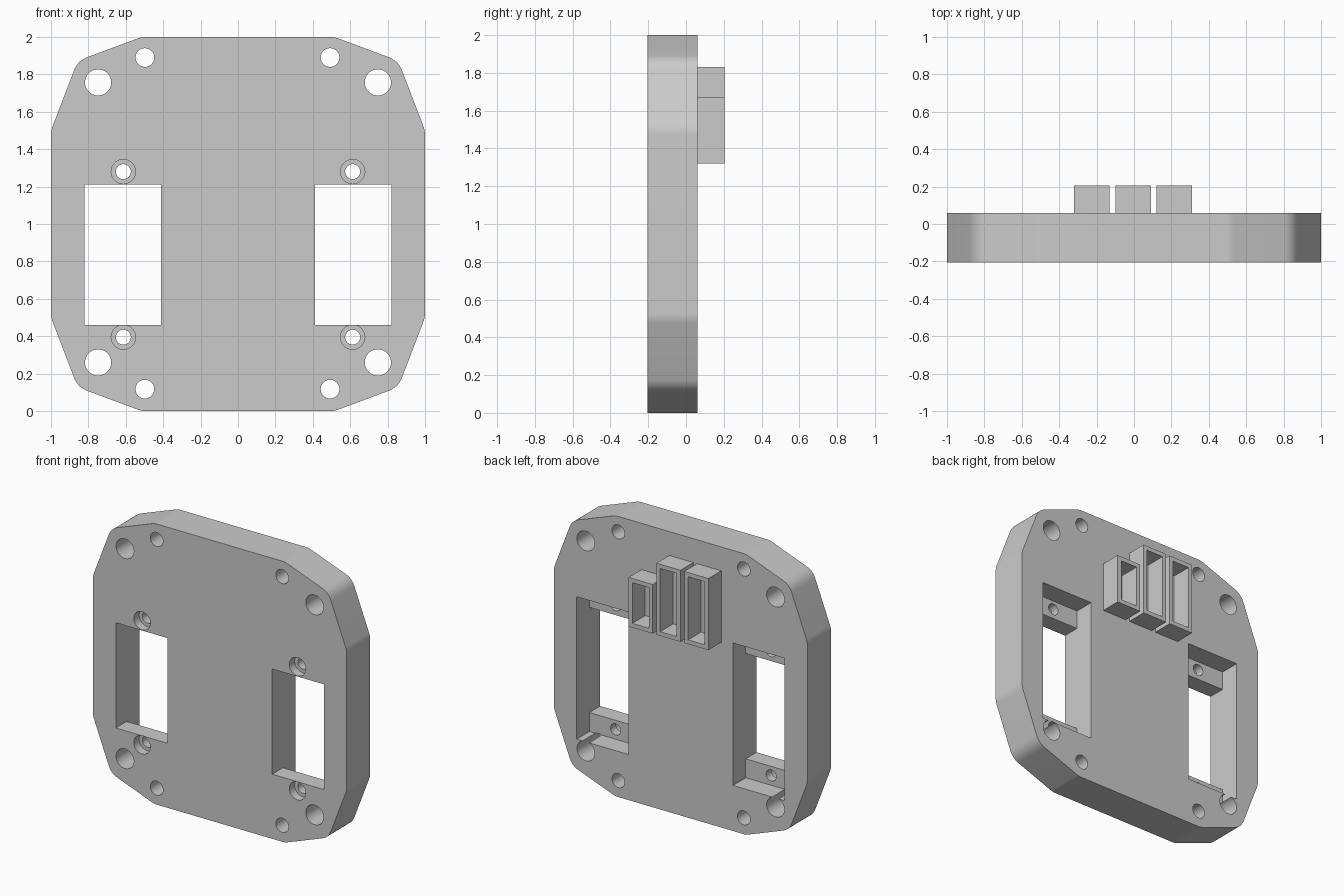
import bpy
import bmesh
import math
from mathutils import Vector

cube = bpy.data.objects.get("Cube")
if cube:
    bpy.data.objects.remove(cube, do_unlink=True)

FRONT, BACK, TOP = -0.205, 0.06, 0.205

grey = bpy.data.materials.new("light grey")
grey.use_nodes = True
colour = (0.6, 0.6, 0.6, 1)
grey.diffuse_color = colour
grey.node_tree.nodes["Principled BSDF"].inputs["Base Color"].default_value = colour


def prism(bm, points, y0, y1):
    """Extrude an x-z outline from y0 to y1."""
    face = bm.faces.new([bm.verts.new((x, y0, z)) for x, z in points])
    moved = bmesh.ops.extrude_face_region(bm, geom=[face])["geom"]
    verts = [v for v in moved if isinstance(v, bmesh.types.BMVert)]
    bmesh.ops.translate(bm, verts=verts, vec=(0, y1 - y0, 0))
    bmesh.ops.recalc_face_normals(bm, faces=bm.faces)


def rect(x0, x1, z0, z1):
    return [(x0, z0), (x1, z0), (x1, z1), (x0, z1)]


def circle(x, z, r, n=40):
    angles = [math.tau * i / n for i in range(n)]
    return [(x + r * math.cos(a), z + r * math.sin(a)) for a in angles]


def rounded(corners, steps=8):
    """Replace each (x, z, setback) corner with a short curve."""
    out = []
    for i, (x, z, d) in enumerate(corners):
        p = Vector((x, z))
        a = p + (Vector(corners[i - 1][:2]) - p).normalized() * d
        b = p + (Vector(corners[(i + 1) % len(corners)][:2]) - p).normalized() * d
        for s in range(steps + 1):
            t = s / steps
            out.append(a * (1 - t) ** 2 + p * 2 * t * (1 - t) + b * t ** 2)
    return out


def make(name, shapes):
    bm = bmesh.new()
    for points, y0, y1 in shapes:
        prism(bm, points, y0, y1)
    mesh = bpy.data.meshes.new(name)
    bm.to_mesh(mesh)
    bm.free()
    mesh.materials.append(grey)
    ob = bpy.data.objects.new(name, mesh)
    bpy.context.collection.objects.link(ob)
    return ob


def cut(ob, cutters):
    """Subtract the cutters, then tidy them away and shade the result."""
    bpy.ops.object.select_all(action='DESELECT')
    bpy.context.view_layer.objects.active = ob
    ob.select_set(True)
    for c in cutters:
        c.hide_render = True
        mod = ob.modifiers.new("cut", 'BOOLEAN')
        mod.operation = 'DIFFERENCE'
        mod.solver = 'EXACT'
        mod.object = c
        bpy.ops.object.modifier_apply(modifier=mod.name)
    for c in cutters:
        bpy.data.objects.remove(c, do_unlink=True)
    bpy.ops.object.shade_smooth_by_angle(angle=math.radians(25))


# Plate outline: one quarter mirrored to all four corners
quarter = [(1, 0.5, 0.025), (0.857, 0.873, 0.055), (0.515, 1, 0.02)]
half = quarter + [(-x, z, d) for x, z, d in reversed(quarter)]
outline = half + [(-x, -z, d) for x, z, d in half]
outline = [(x, z + 1, d) for x, z, d in outline]
plate = make("mounting_plate", [(rounded(outline), FRONT, BACK)])

# Openings: windows and holes right through, then stepped recesses
through, steps = [], []
lo, hi = FRONT - 0.1, BACK + 0.1
for side in (-1, 1):
    x0, x1 = sorted((side * 0.413, side * 0.82))
    through.append((rect(x0, x1, 0.46, 1.21), lo, hi))
    steps.append((rect(x0, x1, 0.325, 1.34), BACK - 0.143, hi))
    for z in (0.395, 1.28):
        through.append((circle(side * 0.613, z, 0.04), lo, hi))
        steps.append((circle(side * 0.613, z, 0.065), lo, FRONT + 0.06))
    for z in (0.26, 1.757):
        through.append((circle(side * 0.748, z, 0.07), lo, hi))
    for z in (0.117, 1.89):
        through.append((circle(side * 0.495 - 0.003, z, 0.05), lo, hi))
cut(plate, [make("recess_cutter", steps), make("hole_cutter", through)])

# Three open sockets on the back
wall = 0.03
for name, x, top in (("right_socket", -0.32, 1.83),
                     ("middle_socket", -0.1, 1.83),
                     ("left_socket", 0.12, 1.67)):
    socket = make(name, [(rect(x, x + 0.19, 1.32, top), BACK, TOP)])
    hollow = rect(x + wall, x + 0.19 - wall, 1.32 + wall, top - wall)
    cut(socket, [make("socket_cutter", [(hollow, BACK - 0.05, TOP + 0.05)])])
